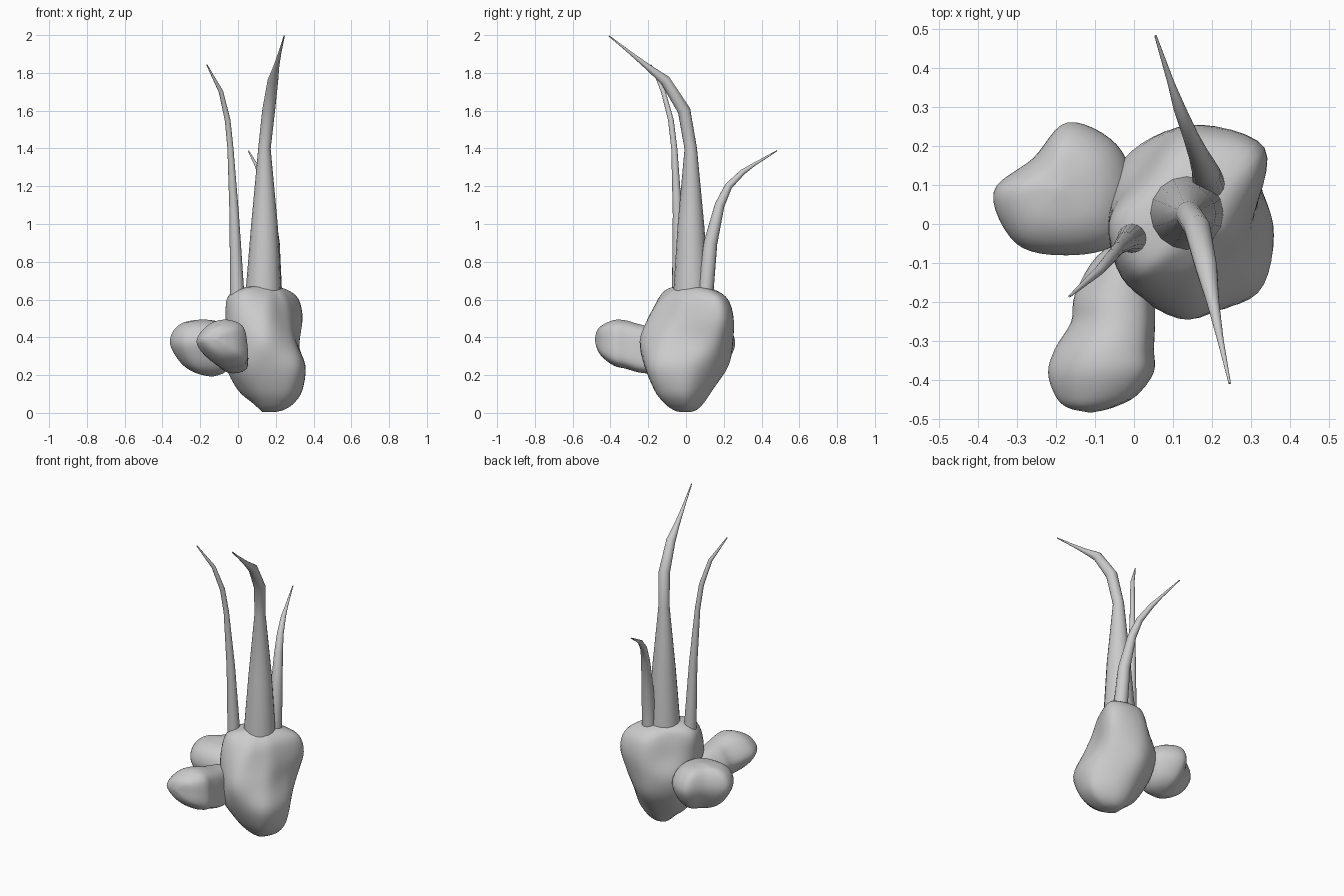
import bpy, bmesh, math
from mathutils import Vector


def spline(p, t, closed=False):
    # Catmull-Rom through a list of vectors, t in index units
    n = len(p)
    i = int(math.floor(t))
    if not closed:
        i = min(i, n - 2)
    f = t - i
    pick = (lambda k: p[k % n]) if closed else (lambda k: p[max(0, min(n - 1, k))])
    a, b, c, d = (pick(i + k) for k in (-1, 0, 1, 2))
    return 0.5 * (2 * b + (c - a) * f + (2 * a - 5 * b + 4 * c - d) * f * f
                  + (3 * b - a - 3 * c + d) * f ** 3)


def loft(name, rings, steps=4, around=48):
    # rings: loops of 8 control points, smoothly interpolated both ways
    fine = [[spline(r, 8 * k / around, True) for k in range(around)] for r in rings]
    bm = bmesh.new()
    rows = []
    for s in range((len(rings) - 1) * steps + 1):
        rows.append([bm.verts.new(spline([r[k] for r in fine], s / steps))
                     for k in range(around)])
    for a, b in zip(rows, rows[1:]):
        for k in range(around):
            j = (k + 1) % around
            bm.faces.new((a[k], a[j], b[j], b[k]))
    bm.faces.new(rows[0])
    bm.faces.new(rows[-1])
    bmesh.ops.recalc_face_normals(bm, faces=bm.faces)
    me = bpy.data.meshes.new(name)
    bm.to_mesh(me)
    bm.free()
    me.shade_smooth()
    ob = bpy.data.objects.new(name, me)
    bpy.context.collection.objects.link(ob)
    return ob


DIRS = [(math.cos(k * math.pi / 4), math.sin(k * math.pi / 4)) for k in range(8)]


def stalk(name, points):
    # tapering round shoot along a bent path of (x, y, z, radius)
    cu = bpy.data.curves.new(name, 'CURVE')
    cu.dimensions = '3D'
    cu.bevel_depth = 1.0
    cu.bevel_resolution = 6
    cu.use_fill_caps = True
    sp = cu.splines.new('POLY')
    sp.points.add(len(points) - 1)
    for p, (x, y, z, r) in zip(sp.points, points):
        p.co = (x, y, z, 1)
        p.radius = r
    ob = bpy.data.objects.new(name, cu)
    bpy.context.collection.objects.link(ob)
    bpy.ops.object.select_all(action='DESELECT')
    ob.select_set(True)
    bpy.context.view_layer.objects.active = ob
    bpy.ops.object.convert(target='MESH')
    bpy.ops.object.shade_smooth_by_angle(angle=math.radians(40))


# Main bulb: height, then radii every 45 degrees from +x
bulb = [
    (.004, .05, .03, .01, .01, .01, .01, .01, .04),
    (.015, .10, .07, .05, .03, .02, .03, .05, .09),
    (.05, .155, .11, .09, .07, .06, .07, .10, .15),
    (.12, .20, .15, .14, .13, .14, .14, .16, .21),
    (.25, .215, .20, .225, .21, .205, .22, .22, .25),
    (.38, .17, .245, .25, .235, .205, .22, .245, .20),
    (.50, .155, .275, .25, .19, .205, .22, .20, .145),
    (.60, .13, .25, .22, .16, .20, .195, .135, .105),
    (.65, .09, .17, .155, .13, .155, .15, .075, .065),
    (.67, .04, .07, .07, .06, .07, .07, .035, .03),
    (.673, .01, .01, .01, .01, .01, .01, .01, .01)]
loft("main_bulb", [[Vector((.14 + r * c, r * s, z)) for r, (c, s) in zip(rr, DIRS)]
                   for z, *rr in bulb])

# Left lump: one outline scaled over height (z, centre x, centre y, scale)
outline = (.17, .175, .18, .125, .19, .185, .16, .18)
left = [(.193, -.14, .07, .05), (.21, -.145, .07, .4), (.25, -.155, .075, .70),
        (.32, -.165, .08, .93), (.38, -.17, .08, 1), (.44, -.175, .08, .86),
        (.48, -.18, .085, .55), (.495, -.185, .09, .05)]
loft("left_lump", [[Vector((x + k * r * c, y + k * r * s, z))
                    for r, (c, s) in zip(outline, DIRS)] for z, x, y, k in left])

# Front lump: outline in xz swept along y (y, centre x, centre z, x scale, z scale)
outline = (.115, .125, .12, .13, .155, .13, .135, .155)
front = [(-.482, -.11, .39, .05, .05), (-.47, -.105, .39, .42, .4),
         (-.44, -.085, .385, .75, .68), (-.38, -.068, .378, .98, .95),
         (-.32, -.06, .37, .92, 1), (-.25, -.04, .35, .78, 1),
         (-.18, -.035, .34, .75, .95), (-.08, .0, .34, .6, .75),
         (-.02, .02, .34, .1, .1)]
loft("front_lump", [[Vector((x + kx * r * c, y, z + kz * r * s))
                     for r, (c, s) in zip(outline, DIRS)] for y, x, z, kx, kz in front])

# Shoots
stalk("tall_shoot", [(.135, .028, .55, .098), (.135, .028, .65, .094), (.14, .026, 1.0, .07),
                     (.14, .025, 1.4, .033), (.162, -.01, 1.6, .034), (.185, -.11, 1.76, .028),
                     (.202, -.2, 1.83, .016), (.222, -.3, 1.91, .008), (.245, -.408, 1.996, .003)])
stalk("left_shoot", [(-.005, -.037, .55, .039), (-.005, -.037, .65, .037),
                     (-.02, -.045, 1.05, .025), (-.04, -.062, 1.4, .016),
                     (-.055, -.08, 1.55, .015), (-.09, -.12, 1.7, .012),
                     (-.165, -.185, 1.843, .003)])
stalk("back_shoot", [(.19, .105, .55, .042), (.19, .105, .66, .042), (.185, .13, .9, .036),
                     (.165, .178, 1.1, .026), (.145, .225, 1.2, .02), (.115, .3, 1.275, .015),
                     (.095, .36, 1.315, .009), (.055, .482, 1.388, .003)])
